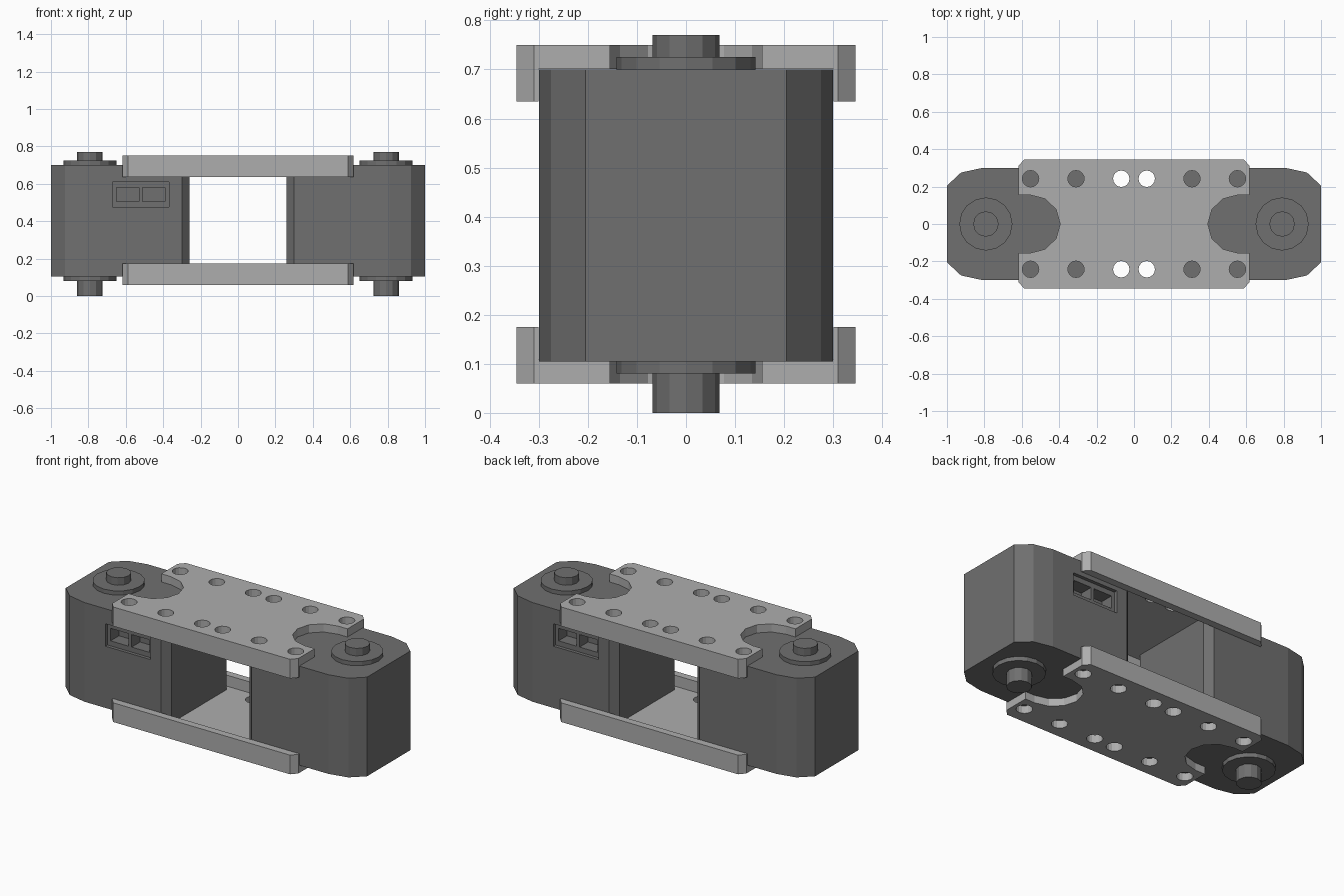
import bpy, bmesh
from math import pi, cos, sin

if "Cube" in bpy.data.objects:
    bpy.data.objects.remove(bpy.data.objects["Cube"])


def prism(name, pts, z0, z1):
    bm = bmesh.new()
    face = bm.faces.new([bm.verts.new((x, y, z0)) for x, y in pts])
    top = bmesh.ops.extrude_face_region(bm, geom=[face])
    verts = [v for v in top["geom"] if isinstance(v, bmesh.types.BMVert)]
    bmesh.ops.translate(bm, verts=verts, vec=(0, 0, z1 - z0))
    bmesh.ops.recalc_face_normals(bm, faces=bm.faces)
    me = bpy.data.meshes.new(name)
    bm.to_mesh(me)
    bm.free()
    ob = bpy.data.objects.new(name, me)
    bpy.context.collection.objects.link(ob)
    return ob


def rect(x0, x1, y0, y1):
    return [(x0, y0), (x1, y0), (x1, y1), (x0, y1)]


def circle(cx, cy, r, n):
    return [(cx + r * cos(2 * pi * i / n), cy + r * sin(2 * pi * i / n)) for i in range(n)]


def cut(ob, pts, z0, z1):
    cutter = prism("cutter", pts, z0, z1)
    cutter.hide_render = True
    mod = ob.modifiers.new("cut", "BOOLEAN")
    mod.operation, mod.solver, mod.object = "DIFFERENCE", "EXACT", cutter
    bpy.context.view_layer.objects.active = ob
    bpy.ops.object.modifier_apply(modifier=mod.name)
    bpy.data.objects.remove(cutter)


def turned_copy(ob, name, rotation, z=0):
    new = ob.copy()
    new.name = name
    new.rotation_euler = rotation
    new.location.z = z
    bpy.context.collection.objects.link(new)


def colour(ob, name, value):
    mat = bpy.data.materials.get(name) or bpy.data.materials.new(name)
    mat.diffuse_color = (value, value, value, 1)
    mat.use_nodes = True
    mat.node_tree.nodes["Principled BSDF"].inputs["Base Color"].default_value = mat.diffuse_color
    ob.data.materials.clear()
    ob.data.materials.append(mat)


# Motor housings, the second turned half a circle
half = [(-1, -.205), (-.925, -.275), (-.81, -.3), (-.3, -.3), (-.26, -.26)]
body = prism("left_motor_body", half + [(x, -y) for x, y in reversed(half)], .105, .70)

# Connector recess with two deeper sockets
cut(body, rect(-.67, -.37, -.4, -.28), .475, .61)
for x in (-.59, -.45):
    cut(body, rect(x - .06, x + .06, -.4, -.2), .505, .58)
colour(body, "dark_grey", .16)
turned_copy(body, "right_motor_body", (0, 0, pi))

# Output discs and shafts above and below each motor
for side, sx in (("left", -.792), ("right", .792)):
    for end, a, b, c in (("top", .70, .725, .77), ("bottom", .105, .08, 0)):
        disc = prism(f"{side}_{end}_disc", circle(sx, 0, .142, 16), min(a, b), max(a, b))
        shaft = prism(f"{side}_{end}_shaft", circle(sx, 0, .068, 12), min(b, c), max(b, c))
        colour(disc, "dark_grey", .16)
        colour(shaft, "dark_grey", .16)

# Channel bracket with clipped corners and folded edges
plate = prism("top_bracket", [(-.618, -.31), (-.587, -.345), (.587, -.345), (.618, -.31),
                              (.618, .31), (.587, .345), (-.587, .345), (-.618, .31)], .635, .75)
cut(plate, rect(-1, 1, -.301, .301), .5, .701)

# Rounded end notches
for s in (-1, 1):
    arc = [(s * (.555 - .16 * cos(i * pi / 6)), .155 * sin(i * pi / 6)) for i in range(-3, 4)]
    cut(plate, arc + [(s * .8, .155), (s * .8, -.155)], .6, .8)

# Screw holes
for x in (-.553, -.31, -.068, .068, .31, .553):
    for y in (-.242, .242):
        cut(plate, circle(x, y, .044, 16), .6, .8)
colour(plate, "light_grey", .42)
turned_copy(plate, "bottom_bracket", (pi, 0, 0), .81)
